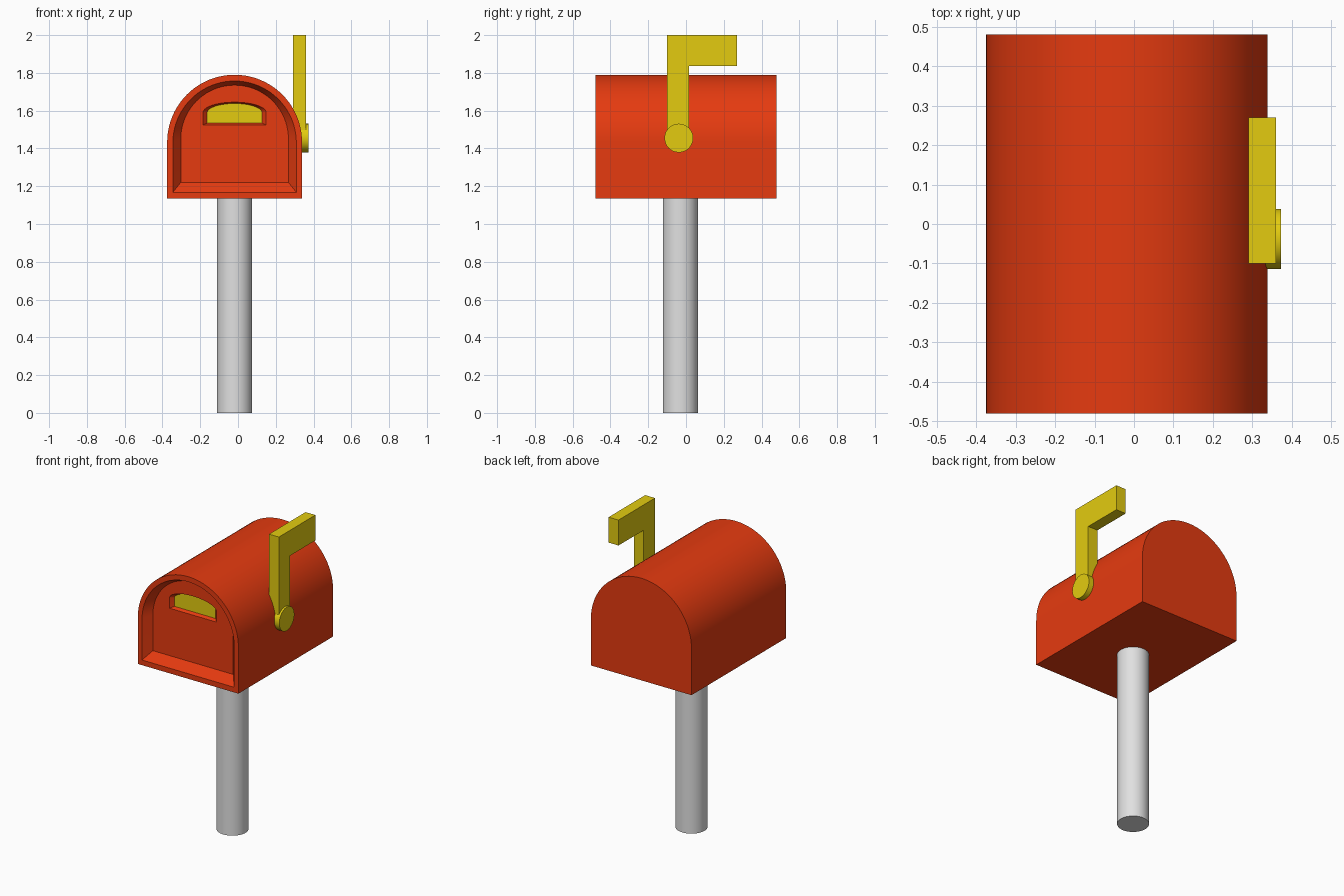
import bpy, bmesh, math
from mathutils import Matrix

if "Cube" in bpy.data.objects:
    bpy.data.objects.remove(bpy.data.objects["Cube"])

CX = -0.018  # centre line of the box and post


def material(name, rgb):
    m = bpy.data.materials.new(name)
    m.diffuse_color = (*rgb, 1)
    m.use_nodes = True
    m.node_tree.nodes["Principled BSDF"].inputs["Base Color"].default_value = m.diffuse_color
    return m


RED = material("red paint", (0.787, 0.043, 0.005))
YELLOW = material("yellow paint", (0.77, 0.60, 0.005))
GREY = material("grey metal", (0.75, 0.75, 0.75))


def finish(name, bm, mats, smooth=True):
    bmesh.ops.recalc_face_normals(bm, faces=bm.faces)
    me = bpy.data.meshes.new(name)
    bm.to_mesh(me)
    bm.free()
    ob = bpy.data.objects.new(name, me)
    bpy.context.collection.objects.link(ob)
    for m in mats:
        me.materials.append(m)
    if smooth:
        bpy.ops.object.select_all(action='DESELECT')
        ob.select_set(True)
        bpy.context.view_layer.objects.active = ob
        bpy.ops.object.shade_smooth_by_angle(angle=math.radians(30))
    return ob


def arch(bm, y, half, bottom, spring, rise, n=40):
    """Closed loop: flat bottom, straight sides and an arched top."""
    pts = [(CX - half, bottom), (CX + half, bottom)]
    for i in range(n + 1):
        a = math.pi * i / n
        pts.append((CX + half * math.cos(a), spring + rise * math.sin(a)))
    return [bm.verts.new((x, y, z)) for x, z in pts]


def bridge(bm, a, b):
    n = len(a)
    for i in range(n):
        j = (i + 1) % n
        bm.faces.new((a[i], a[j], b[j], b[i]))


def loop_edges(bm, loop):
    out = []
    for i, v in enumerate(loop):
        w = loop[(i + 1) % len(loop)]
        out.append(bm.edges.get((v, w)) or bm.edges.new((v, w)))
    return out


# Box: arched shell, rim, tapered door recess, and letter slot with yellow back
bm = bmesh.new()
back = arch(bm, 0.48, 0.357, 1.135, 1.433, 0.357)
front = arch(bm, -0.48, 0.357, 1.135, 1.433, 0.357)
rim = arch(bm, -0.48, 0.327, 1.168, 1.43, 0.327)
door = arch(bm, -0.43, 0.285, 1.22, 1.45, 0.285)
slot = arch(bm, -0.43, 0.167, 1.524, 1.59, 0.055)
slot_back = arch(bm, -0.41, 0.146, 1.534, 1.588, 0.05)
bm.faces.new(back)
for a, b in ((back, front), (front, rim), (rim, door), (slot, slot_back)):
    bridge(bm, a, b)
bmesh.ops.triangle_fill(bm, use_beauty=True, use_dissolve=False,
                        edges=loop_edges(bm, door) + loop_edges(bm, slot))
bm.faces.new(slot_back).material_index = 1
finish("mailbox_body", bm, [RED, YELLOW])


# Round parts
def cylinder(name, radius, depth, matrix, mat):
    bm = bmesh.new()
    bmesh.ops.create_cone(bm, cap_ends=True, segments=48, radius1=radius,
                          radius2=radius, depth=depth, matrix=matrix)
    return finish(name, bm, [mat])


cylinder("post", 0.093, 1.14, Matrix.Translation((CX, -0.03, 0.57)), GREY)
cylinder("flag_pivot", 0.076, 0.04,
         Matrix.Translation((0.353, -0.038, 1.455)) @ Matrix.Rotation(math.pi / 2, 4, 'Y'),
         YELLOW)

# Signal flag: L-shaped profile extruded sideways
bm = bmesh.new()
outline = [(-0.1, 1.455), (0.015, 1.455), (0.015, 1.837),
           (0.27, 1.837), (0.27, 2.0), (-0.1, 2.0)]
inner, outer = ([bm.verts.new((x, y, z)) for y, z in outline] for x in (0.29, 0.36))
bm.faces.new(inner)
bm.faces.new(outer)
bridge(bm, inner, outer)
finish("signal_flag", bm, [YELLOW], smooth=False)
